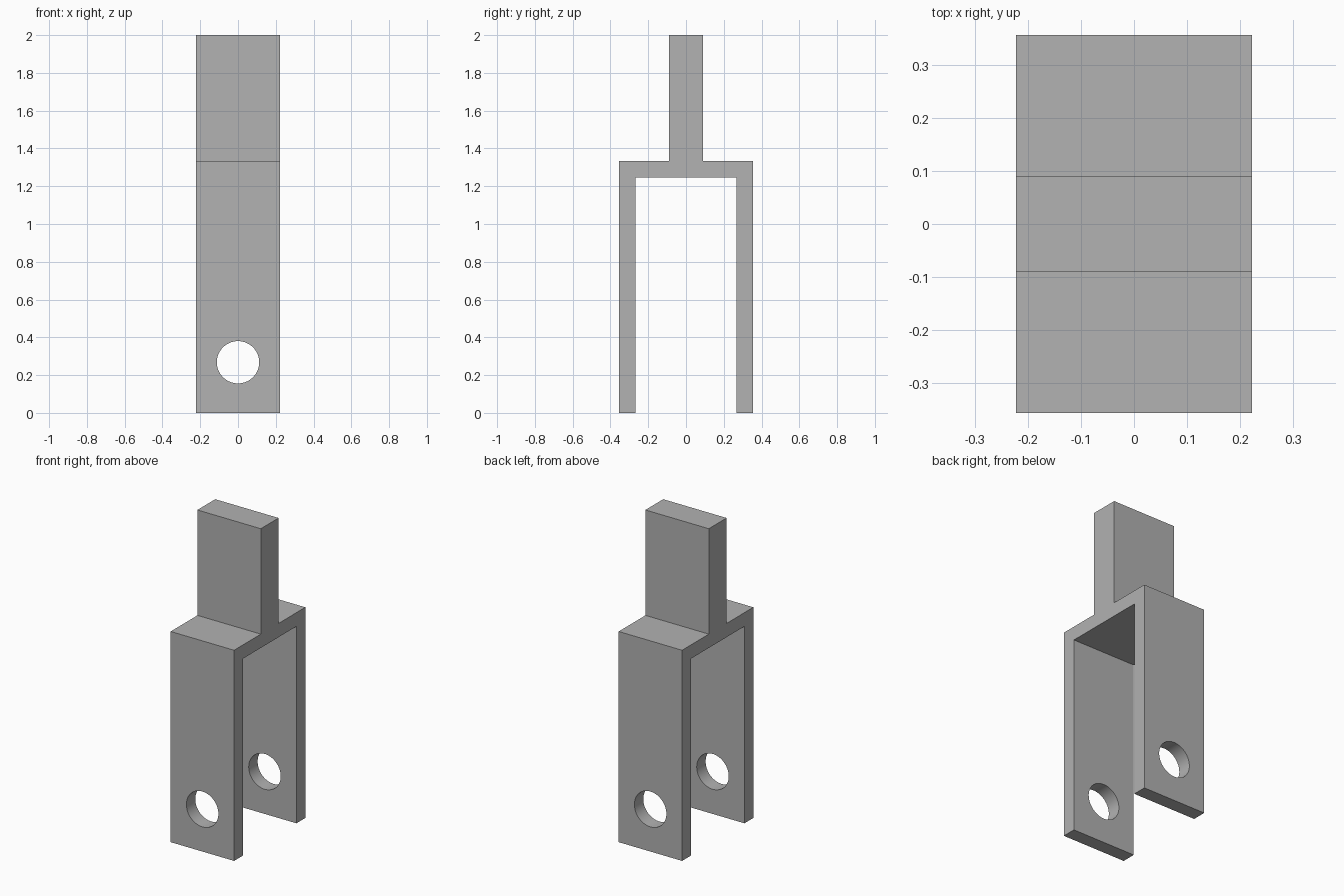
import bpy
import bmesh
import math
from mathutils import Vector

default = bpy.data.objects.get("Cube")
if default:
    bpy.data.objects.remove(default, do_unlink=True)

WIDTH = 0.444
HOLE_Z, HOLE_R = 0.268, 0.112

# Plain grey metal
grey = bpy.data.materials.new("grey_metal")
grey.use_nodes = True
colour = (0.445, 0.445, 0.445, 1)
grey.diffuse_color = colour
grey.node_tree.nodes["Principled BSDF"].inputs["Base Color"].default_value = colour

# Clevis body: half profile in y and z, mirrored, then extruded across the width
half = [(0.089, 2.0), (0.089, 1.333), (0.356, 1.333),
        (0.356, 0.0), (0.267, 0.0), (0.267, 1.246)]
profile = half + [(-y, z) for y, z in reversed(half)]

bm = bmesh.new()
face = bm.faces.new([bm.verts.new((-WIDTH / 2, y, z)) for y, z in profile])
result = bmesh.ops.extrude_face_region(bm, geom=[face])
moved = [v for v in result["geom"] if isinstance(v, bmesh.types.BMVert)]
bmesh.ops.translate(bm, verts=moved, vec=Vector((WIDTH, 0, 0)))
bmesh.ops.recalc_face_normals(bm, faces=bm.faces[:])
mesh = bpy.data.meshes.new("clevis_fork")
bm.to_mesh(mesh)
bm.free()
fork = bpy.data.objects.new("clevis_fork", mesh)
bpy.context.collection.objects.link(fork)
mesh.materials.append(grey)

# Pin hole through both arms
bpy.ops.mesh.primitive_cylinder_add(vertices=64, radius=HOLE_R, depth=1,
                                    location=(0, 0, HOLE_Z),
                                    rotation=(math.pi / 2, 0, 0))
cutter = bpy.context.object
cutter.name = "pin_hole_cutter"
cutter.hide_render = True
cutter.data.materials.append(grey)

hole = fork.modifiers.new("pin_hole", "BOOLEAN")
hole.operation = "DIFFERENCE"
hole.solver = "EXACT"
hole.object = cutter

bpy.ops.object.select_all(action="DESELECT")
fork.select_set(True)
bpy.context.view_layer.objects.active = fork
bpy.ops.object.modifier_apply(modifier=hole.name)
bpy.data.objects.remove(cutter, do_unlink=True)

# Smooth hole walls, sharp edges elsewhere
bpy.ops.object.shade_smooth_by_angle(angle=math.radians(30))
